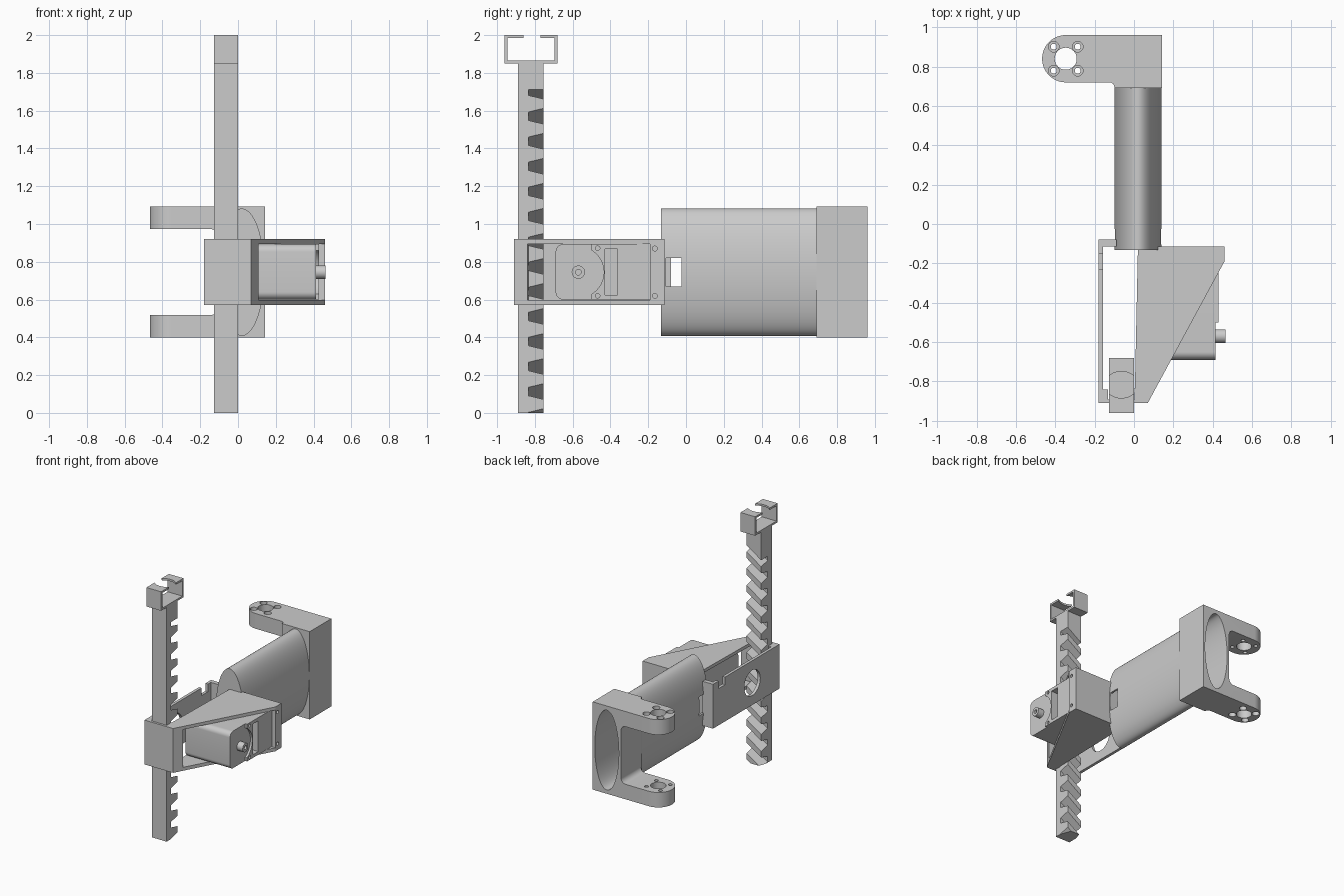
import bpy, bmesh, math

if "Cube" in bpy.data.objects:
    bpy.data.objects.remove(bpy.data.objects["Cube"])

AX = {'x': lambda u, v, w: (w, u, v), 'y': lambda u, v, w: (u, w, v), 'z': lambda u, v, w: (u, v, w)}


def add_prism(bm, pts, axis, a, b, shift=(0, 0, 0)):
    f = AX[axis]
    lo = [bm.verts.new(f(u, v, a)) for u, v in pts]
    hi = [bm.verts.new([c + s for c, s in zip(f(u, v, b), shift)]) for u, v in pts]
    bm.faces.new(lo)
    bm.faces.new(hi[::-1])
    n = len(pts)
    for i in range(n):
        j = (i + 1) % n
        bm.faces.new((lo[j], lo[i], hi[i], hi[j]))


def make(name, prisms):
    bm = bmesh.new()
    for p in prisms:
        add_prism(bm, *p)
    bmesh.ops.recalc_face_normals(bm, faces=bm.faces)
    me = bpy.data.meshes.new(name)
    bm.to_mesh(me)
    bm.free()
    ob = bpy.data.objects.new(name, me)
    bpy.context.collection.objects.link(ob)
    return ob


def boolean(ob, prisms, op='DIFFERENCE'):
    cutter = make("cutter", prisms)
    cutter.hide_render = True
    mod = ob.modifiers.new("cut", 'BOOLEAN')
    mod.object, mod.operation, mod.solver = cutter, op, 'EXACT'
    bpy.context.view_layer.objects.active = ob
    bpy.ops.object.modifier_apply(modifier=mod.name)
    bpy.data.objects.remove(cutter)
    return ob


def arc(cu, cv, ru, rv=None, a0=0, a1=360, n=48):
    rv = rv or ru
    m = n if abs(a1 - a0) == 360 else n + 1
    return [(cu + ru * math.cos(math.radians(a0 + (a1 - a0) * i / n)),
             cv + rv * math.sin(math.radians(a0 + (a1 - a0) * i / n))) for i in range(m)]


def rect(u0, u1, v0, v1):
    return [(u0, v0), (u1, v0), (u1, v1), (u0, v1)]


ZC = 0.745

# toothed rack with slanted gaps
rack = make("rack", [(rect(-0.89, -0.755, 0, 1.855), 'x', -0.128, 0)])
gaps = []
for i in range(14):
    z = 1.71 - i * 0.1325
    prof = [(-0.74, z - 0.045), (-0.74, z + 0.045), (-0.835, z + 0.022), (-0.835, z - 0.022)]
    prof = [(y, min(v, 1.72)) for y, v in prof]
    gaps.append((prof, 'x', 0.01, -0.14, (0, 0, -0.10)))
boolean(rack, gaps)

# clip on top of the rack, lips cut by a round opening
clip = make("rack_clip", [([(-0.96, 1.85), (-0.68, 1.85), (-0.68, 2), (-0.77, 2), (-0.77, 1.985),
                            (-0.695, 1.985), (-0.695, 1.865), (-0.945, 1.865), (-0.945, 1.985),
                            (-0.86, 1.985), (-0.86, 2), (-0.96, 2)], 'x', -0.128, 0)])
boolean(clip, [(arc(-0.064, -0.817, 0.083, 0.0675), 'z', 1.95, 2.05)])

# oval barrel, hollow from the back
tube = make("barrel", [(arc(0.02, ZC, 0.12, 0.337, n=96), 'y', -0.133, 0.70)])
bore = arc(0.02, ZC, 0.105, 0.315, n=96)
boolean(tube, [(bore, 'y', -0.112, 1.0)])
boolean(tube, [(rect(-0.105, -0.025, 0.67, 0.82), 'x', -0.2, 0.2)])

# yoke: U-shaped side profile trimmed by a rounded plan outline
r = 0.04
u_profile = ([(0.143, 0.40), (0.143, 1.093), (-0.47, 1.093), (-0.47, 0.973)]
             + arc(-0.105 - r, 0.973 - r, r, a0=90, a1=0, n=8)
             + arc(-0.105 - r, 0.518 + r, r, a0=0, a1=-90, n=8)
             + [(-0.47, 0.518), (-0.47, 0.40)])
yoke = make("yoke", [(u_profile, 'y', 0.6, 1.0)])
plan = ([(0.143, 0.69), (0.143, 0.96)] + arc(-0.347, 0.84, 0.12, a0=90, a1=270, n=32)
        + arc(-0.125, 0.695, 0.025, a0=90, a1=10, n=6) + [(-0.1, 0.69)])
boolean(yoke, [(plan, 'z', 0.3, 1.2)], 'INTERSECT')
boolean(yoke, [(bore, 'y', 0.6, 1.1)])
spots = [(-0.347 + sx * 0.061, 0.84 + sy * 0.061) for sx in (-1, 1) for sy in (-1, 1)]
boolean(yoke, [(arc(-0.347, 0.84, 0.056), 'z', 0.3, 1.2)]
        + [(arc(x, y, 0.015, n=20), 'z', 0.3, 1.2) for x, y in spots])
boolean(yoke, [(arc(x, y, 0.027, n=24), 'z', a, b) for x, y in spots
               for a, b in ((1.06, 1.2), (0.3, 0.433))])

# side plate with hook, front wall and post around the rack
guide = make("rack_guide", [([(0.0, -0.835), (0.108, -0.84), (0.07, -0.91), (-0.18, -0.91),
                              (-0.18, -0.08), (-0.09, -0.08), (-0.09, -0.115), (-0.157, -0.115),
                              (-0.157, -0.84), (-0.131, -0.84), (-0.131, -0.892), (0.003, -0.892)],
                             'z', 0.57, 0.92)])
boolean(guide, [(arc(-0.57, ZC, 0.1), 'x', -0.3, -0.14)])
boolean(guide, [(rect(-0.23, -0.15, 0.86, 1.0), 'x', -0.3, -0.1)])

# tapered top and bottom plates of the motor housing
outline = [(0.02, -0.115), (0.46, -0.115), (0.46, -0.19), (0.07, -0.91), (0.003, -0.91)]
make("housing_plates", [(outline, 'z', 0.57, 0.597), (outline, 'z', 0.895, 0.92)])
wall = make("housing_rear_wall", [(rect(0.02, 0.46, 0.59, 0.90), 'x', 0, 1)])
bpy.data.objects.remove(wall)
wall = make("housing_rear_wall", [(rect(0.02, 0.46, -0.19, -0.115), 'z', 0.59, 0.90)])
boolean(wall, [(arc(-0.165, z, 0.013, n=20), 'x', 0.3, 0.6) for z in (0.62, 0.87)])

# motor body with rounded front corners
c = 0.04
body = ([(-0.185, 0.6), (-0.185, 0.893)] + arc(-0.69 + c, 0.893 - c, c, a0=90, a1=180, n=8)
        + arc(-0.69 + c, 0.6 + c, c, a0=180, a1=270, n=8))
motor = make("motor_body", [(body, 'x', 0.025, 0.413)])
slot = [(rect(-0.43, -0.362, 0.625, 0.868), 'x', 0.25, 0.5)]
boolean(motor, slot)

# motor face plate: slot, screw holes and a round relief about the shaft
plate = make("motor_face_plate", [(rect(-0.50, -0.188, 0.6, 0.893), 'x', 0.405, 0.43)])
boolean(plate, [(arc(-0.57, ZC, 0.135, n=64), 'x', 0.3, 0.5)])
boolean(plate, slot + [(arc(-0.468, z, 0.012, n=20), 'x', 0.41, 0.5) for z in (0.62, 0.872)])

# output shaft
shaft = make("motor_shaft", [(arc(-0.57, ZC, 0.035), 'x', 0.40, 0.464)])
boolean(shaft, [(arc(-0.57, ZC, 0.015, n=20), 'x', 0.43, 0.5)])

# smooth curved faces, keep hard edges
bpy.ops.object.select_all(action='DESELECT')
for ob in bpy.context.collection.objects:
    ob.select_set(True)
bpy.context.view_layer.objects.active = shaft
bpy.ops.object.shade_smooth_by_angle(angle=math.radians(25))
